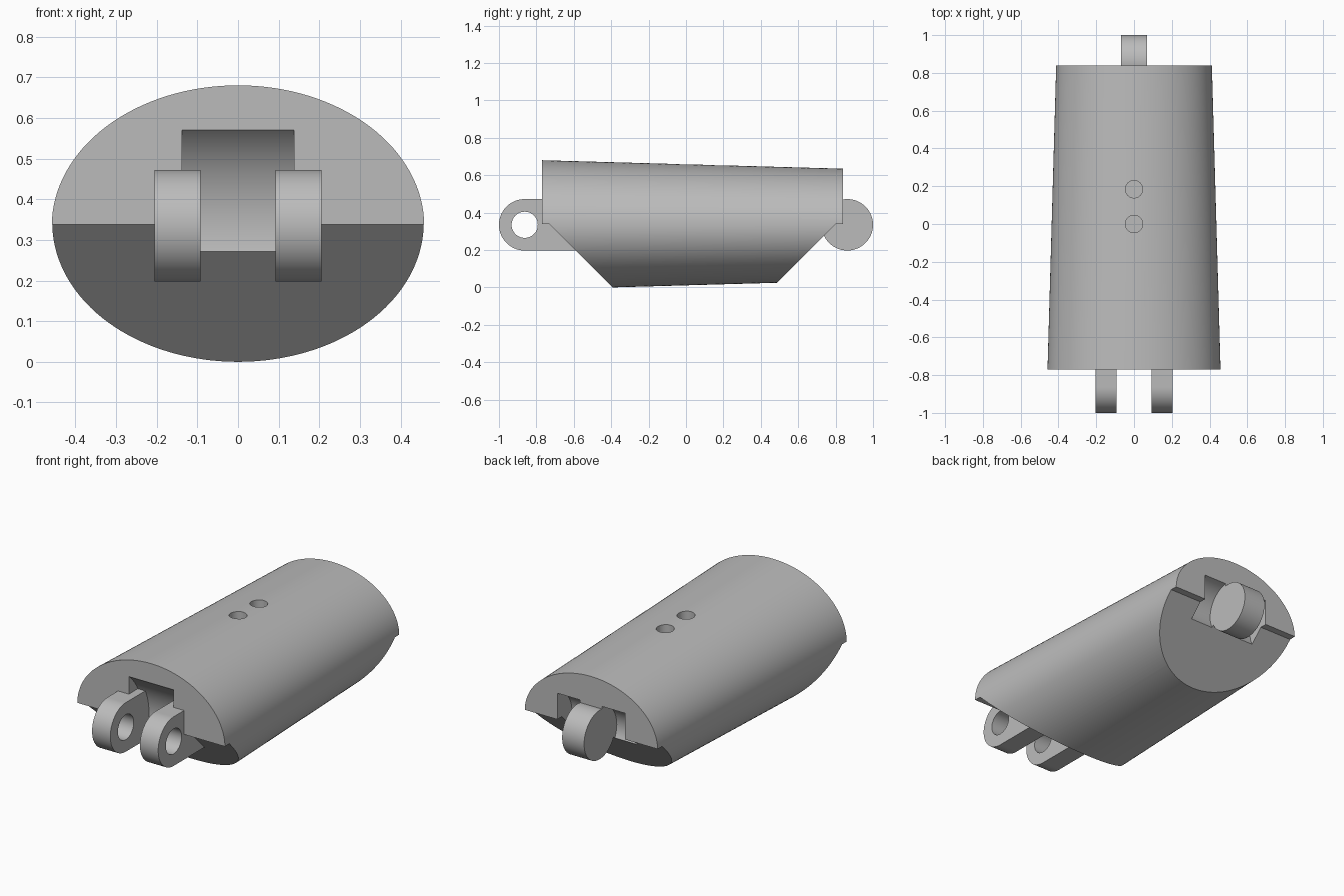
import bpy, bmesh, math

if "Cube" in bpy.data.objects:
    bpy.data.objects.remove(bpy.data.objects["Cube"])

grey = bpy.data.materials.new("plain grey")
grey.diffuse_color = (0.5, 0.5, 0.5, 1)
grey.use_nodes = True
grey.node_tree.nodes["Principled BSDF"].inputs["Base Color"].default_value = grey.diffuse_color

PIVOT_Z = 0.3347   # height of hinge axis and body axis
PIVOT_Y = 0.8625   # hinge distance from the middle
LUG_R = 0.1375


def finish(bm, name):
    bmesh.ops.recalc_face_normals(bm, faces=bm.faces)
    me = bpy.data.meshes.new(name)
    bm.to_mesh(me)
    bm.free()
    me.materials.append(grey)
    ob = bpy.data.objects.new(name, me)
    bpy.context.collection.objects.link(ob)
    return ob


def loft(name, ring_a, ring_b):
    bm = bmesh.new()
    a = [bm.verts.new(p) for p in ring_a]
    b = [bm.verts.new(p) for p in ring_b]
    bm.faces.new(a)
    bm.faces.new(b[::-1])
    for i in range(len(a)):
        j = (i + 1) % len(a)
        bm.faces.new((a[i], a[j], b[j], b[i]))
    return finish(bm, name)


def prism(name, yz, x0, x1):
    return loft(name, [(x0, y, z) for y, z in yz], [(x1, y, z) for y, z in yz])


def arc(cy, cz, r, start=0, end=360, n=64):
    count = n if end - start == 360 else n + 1
    angles = [math.radians(start + (end - start) * i / n) for i in range(count)]
    return [(cy + r * math.cos(t), cz + r * math.sin(t)) for t in angles]


def select(ob):
    bpy.ops.object.select_all(action='DESELECT')
    ob.select_set(True)
    bpy.context.view_layer.objects.active = ob


def cut(ob, cutter):
    select(ob)
    mod = ob.modifiers.new("cut", 'BOOLEAN')
    mod.operation = 'DIFFERENCE'
    mod.solver = 'EXACT'
    mod.object = cutter
    bpy.ops.object.modifier_apply(modifier=mod.name)
    bpy.data.objects.remove(cutter)


def ellipse(y, a, b, n=128):
    return [(a * math.cos(2 * math.pi * i / n), y, PIVOT_Z + b * math.sin(2 * math.pi * i / n))
            for i in range(n)]


# Tapered elliptical body
body = loft("body", ellipse(-0.77, 0.458, 0.3453), ellipse(0.84, 0.412, 0.300))

# Sloping undercuts with a short ledge at each end
cut(body, prism("front_undercut", [(-1, 0.338), (-0.73, 0.338), (-0.292, -0.1), (-1, -0.1)], -1, 1))
cut(body, prism("back_undercut", [(1, 0.338), (0.80, 0.338), (0.362, -0.1), (1, -0.1)], -1, 1))

# Rounded clearance pocket between the front lugs
cut(body, prism("front_pocket", arc(-0.96, PIVOT_Z, 0.303, n=96), -0.138, 0.138))

# Rounded clearance pockets either side of the back lug
for x0, x1 in ((-0.21, -0.068), (0.068, 0.21)):
    cut(body, prism("back_pocket", arc(PIVOT_Y, PIVOT_Z, 0.152), x0, x1))

# Two blind holes in the top
for y in (0.0, 0.184):
    bpy.ops.mesh.primitive_cylinder_add(vertices=48, radius=0.046, depth=0.5, location=(0, y, 0.70))
    cut(body, bpy.context.object)

# Front lugs: round-ended bars with a pin hole, running back into the body
bar = arc(-PIVOT_Y, PIVOT_Z, LUG_R, 90, 270, 40) + [
    (-0.57, PIVOT_Z - LUG_R), (-0.57, PIVOT_Z + LUG_R)]
lugs = []
for side, x0, x1 in (("left", -0.205, -0.092), ("right", 0.092, 0.205)):
    lug = prism("front_lug_" + side, bar, x0, x1)
    cut(lug, prism("pin_hole", arc(-PIVOT_Y, PIVOT_Z, 0.07, n=48), -0.3, 0.3))
    lugs.append(lug)

# Back lug: a solid disc
lugs.append(prism("back_lug", arc(PIVOT_Y, PIVOT_Z, LUG_R), -0.068, 0.068))

# Smooth curves, sharp edges
for ob in [body] + lugs:
    select(ob)
    bpy.ops.object.shade_smooth_by_angle(angle=math.radians(30))
